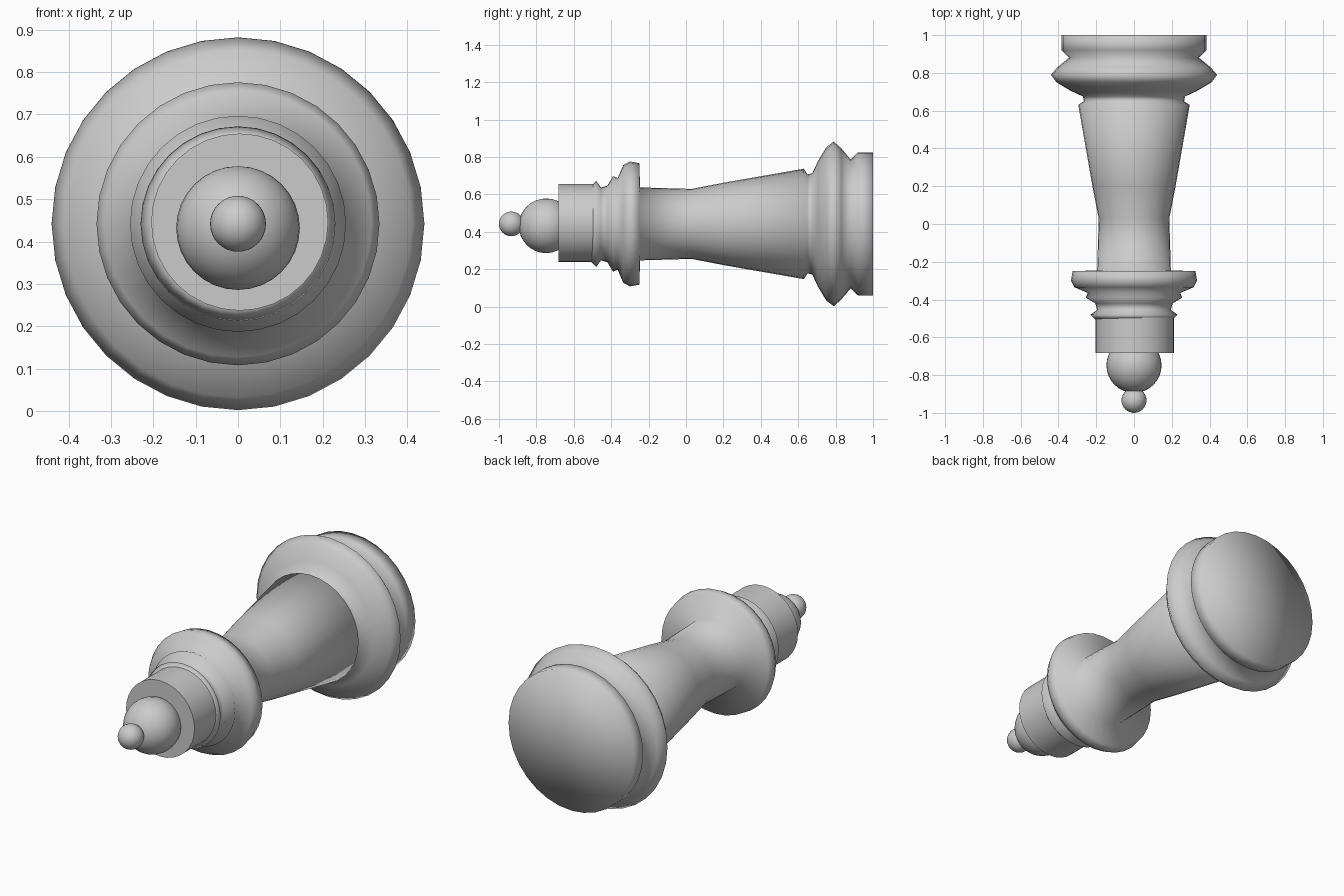
import bpy
import bmesh
import math
from mathutils import Vector

cube = bpy.data.objects.get("Cube")
if cube:
    bpy.data.objects.remove(cube, do_unlink=True)

AXIS_Z = 0.442

grey = bpy.data.materials.new("plain grey")
grey.use_nodes = True
colour = (0.6, 0.6, 0.6, 1)
grey.diffuse_color = colour
grey.node_tree.nodes["Principled BSDF"].inputs["Base Color"].default_value = colour


def lathe(name, profile, sides=32, centre=(0, AXIS_Z)):
    """Turn (y, radius) points about a lengthwise axis; radius 0 closes an end."""
    bm = bmesh.new()
    rings = []
    for y, r in profile:
        count = sides if r > 0 else 1
        rings.append([bm.verts.new((centre[0] + r * math.sin(math.tau * i / sides), y,
                                    centre[1] + r * math.cos(math.tau * i / sides)))
                      for i in range(count)])
    for a, b in zip(rings, rings[1:]):
        for i in range(sides):
            j = (i + 1) % sides
            corners = [a[i % len(a)], a[j % len(a)], b[j % len(b)], b[i % len(b)]]
            bm.faces.new(list(dict.fromkeys(corners)))
    bmesh.ops.recalc_face_normals(bm, faces=bm.faces)
    return finish(name, bm)


def ball(name, centre, radius):
    bm = bmesh.new()
    bmesh.ops.create_uvsphere(bm, u_segments=32, v_segments=16, radius=radius)
    bmesh.ops.translate(bm, verts=bm.verts, vec=Vector(centre))
    return finish(name, bm)


def finish(name, bm):
    for face in bm.faces:
        face.smooth = True
    mesh = bpy.data.meshes.new(name)
    bm.to_mesh(mesh)
    bm.free()
    mesh.materials.append(grey)
    obj = bpy.data.objects.new(name, mesh)
    bpy.context.collection.objects.link(obj)
    return obj


# Turned body: foot, flared rim, tapering shaft, wide collar and small beads
foot = [(1.0, 0), (1.0, 0.383), (0.92, 0.383), (0.88, 0.345), (0.83, 0.405),
        (0.79, 0.44), (0.75, 0.41), (0.705, 0.335), (0.675, 0.27), (0.65, 0.265)]
shaft = [(0.63, 0.295), (0.2, 0.22), (0.03, 0.187), (-0.245, 0.195)]
collar = [(-0.25, 0.325), (-0.3, 0.334), (-0.335, 0.315), (-0.365, 0.245),
          (-0.39, 0.255), (-0.42, 0.205), (-0.455, 0.195), (-0.48, 0.23),
          (-0.505, 0.205), (-0.505, 0)]
lathe("turned_body", foot + shaft + collar)

# Plain cylindrical crown with crisp rims
crown = lathe("crown", [(-0.49, 0), (-0.49, 0.209), (-0.683, 0.209), (-0.683, 0)],
              centre=(0.004, 0.446))
bpy.ops.object.select_all(action="DESELECT")
crown.select_set(True)
bpy.context.view_layer.objects.active = crown
bpy.ops.object.shade_smooth_by_angle(angle=math.radians(40))

# Finial: a large ball with a small one at the tip
ball("large_finial_ball", (0, -0.748, 0.432), 0.146)
ball("small_finial_ball", (0, -0.934, AXIS_Z), 0.066)
